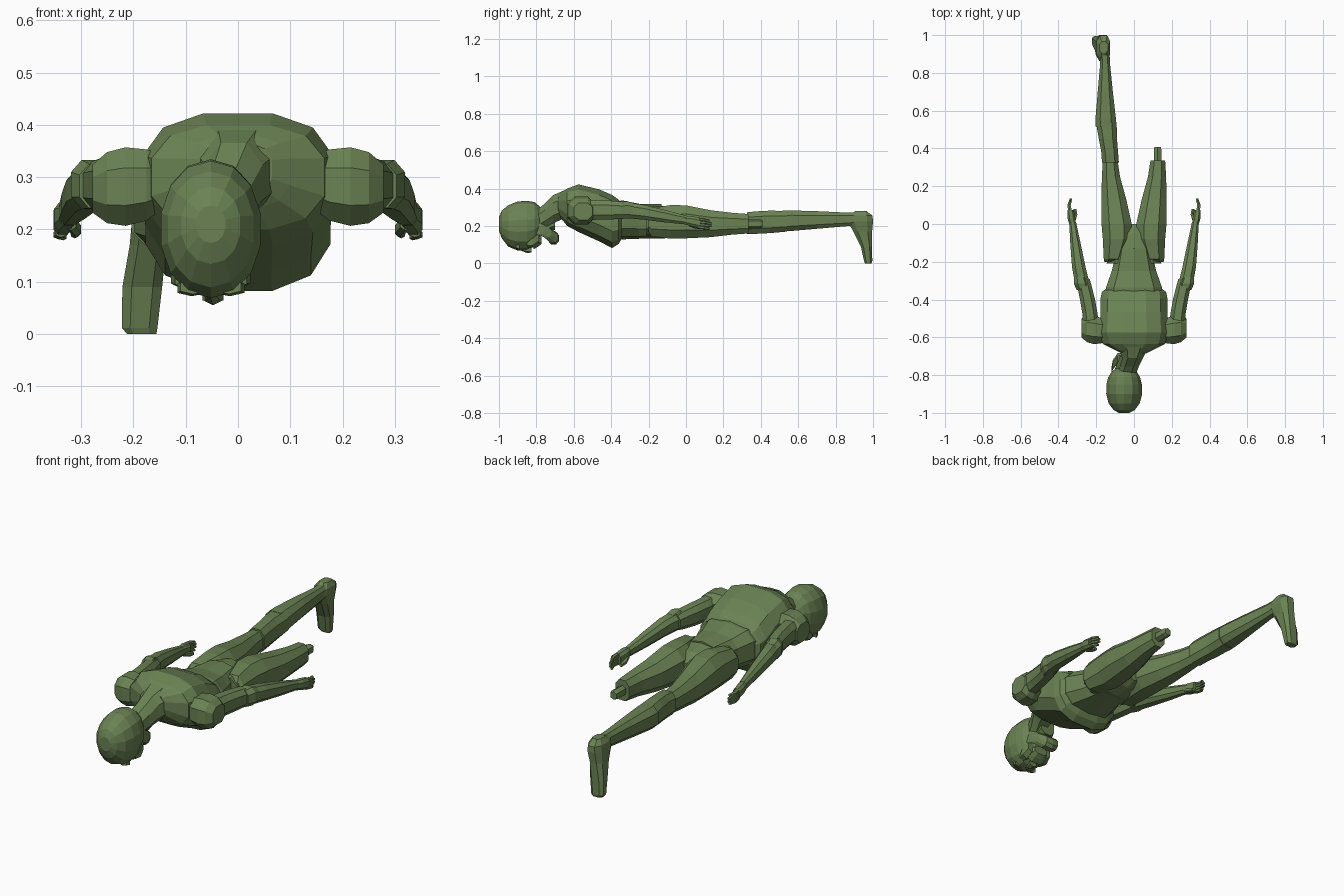
import bpy, bmesh, math

skin = bpy.data.materials.new("moss_green")
skin.diffuse_color = (0.145, 0.225, 0.088, 1)


def loft(name, rings, axis="y", n=8, p=2.6, flip=1):
    """Skin rounded-box rings (position along axis, centre a, centre b, radius a, radius b)."""
    bm = bmesh.new()
    k = math.cos(math.pi / n) ** (2 / p)
    loops = []
    for t, ca, cb, ra, rb in rings:
        loop = []
        for i in range(n):
            ang = 2 * math.pi * (i + 0.5) / n
            c, s = math.cos(ang), math.sin(ang)
            a = ca + ra / k * math.copysign(abs(c) ** (2 / p), c)
            b = cb + rb / k * math.copysign(abs(s) ** (2 / p), s)
            co = {"x": (t, a, b), "y": (a, t, b), "z": (a, b, t)}[axis]
            loop.append(bm.verts.new((co[0] * flip, co[1], co[2])))
        loops.append(loop)
    for l0, l1 in zip(loops, loops[1:]):
        for i in range(n):
            j = (i + 1) % n
            bm.faces.new((l0[i], l0[j], l1[j], l1[i]))
    bm.faces.new(loops[0])
    bm.faces.new(loops[-1])
    bmesh.ops.recalc_face_normals(bm, faces=bm.faces)
    me = bpy.data.meshes.new(name)
    bm.to_mesh(me)
    bm.free()
    me.materials.append(skin)
    ob = bpy.data.objects.new(name, me)
    bpy.context.collection.objects.link(ob)
    return ob


# Head: cranium, neck and hanging jaw
HX = -0.052
loft("cranium", [
    (-1.0, HX, 0.21, 0.028, 0.035), (-0.985, HX, 0.208, 0.056, 0.072),
    (-0.95, HX, 0.2, 0.082, 0.108), (-0.9, HX, 0.2, 0.095, 0.128),
    (-0.85, HX, 0.202, 0.094, 0.129), (-0.81, HX, 0.21, 0.084, 0.115),
    (-0.785, HX, 0.22, 0.068, 0.085), (-0.765, HX, 0.22, 0.045, 0.05)], n=14, p=2.1)
loft("neck", [
    (-0.81, -0.045, 0.22, 0.05, 0.055), (-0.755, -0.025, 0.255, 0.05, 0.065),
    (-0.71, -0.008, 0.29, 0.055, 0.075), (-0.64, 0, 0.32, 0.085, 0.075)], p=2.2)
loft("jaw", [
    (HX - 0.068, -0.785, 0.185, 0.022, 0.028), (HX - 0.06, -0.745, 0.165, 0.025, 0.026),
    (HX - 0.035, -0.712, 0.14, 0.028, 0.03), (HX, -0.708, 0.135, 0.028, 0.033),
    (HX + 0.035, -0.712, 0.14, 0.028, 0.03), (HX + 0.06, -0.745, 0.165, 0.025, 0.026),
    (HX + 0.068, -0.785, 0.185, 0.022, 0.028)], axis="x")
loft("throat", [(-0.77, HX, 0.19, 0.05, 0.03), (-0.7, -0.035, 0.225, 0.04, 0.045)])

# Face: brow, nose, cheeks and upper lip on the downward side
loft("nose", [
    (-0.885, HX, 0.085, 0.01, 0.014), (-0.85, HX + 0.004, 0.073, 0.014, 0.016),
    (-0.825, HX + 0.004, 0.074, 0.02, 0.014)], n=6)
loft("upper_lip", [
    (-0.815, HX, 0.105, 0.05, 0.03), (-0.79, HX, 0.118, 0.046, 0.028),
    (-0.772, HX, 0.125, 0.036, 0.02)])
for s, side in ((-1, "left"), (1, "right")):
    loft(side + "_brow", [
        (-0.91, HX + s * 0.034, 0.09, 0.024, 0.012),
        (-0.89, HX + s * 0.036, 0.088, 0.028, 0.014)], n=6)
    loft(side + "_cheek", [
        (-0.85, HX + s * 0.048, 0.11, 0.02, 0.022),
        (-0.82, HX + s * 0.05, 0.115, 0.026, 0.028),
        (-0.785, HX + s * 0.048, 0.14, 0.02, 0.03)], n=6)

# Trunk: rib cage, abdomen, pelvis
loft("rib_cage", [
    (-0.685, 0, 0.315, 0.065, 0.05), (-0.668, 0, 0.31, 0.1, 0.07),
    (-0.635, 0, 0.3, 0.165, 0.1), (-0.575, 0, 0.295, 0.182, 0.127),
    (-0.465, 0, 0.257, 0.177, 0.139), (-0.395, 0, 0.224, 0.177, 0.142),
    (-0.36, 0, 0.222, 0.17, 0.118), (-0.345, 0, 0.225, 0.15, 0.095)], n=12, p=2.6)
loft("abdomen", [
    (-0.37, 0, 0.23, 0.15, 0.1), (-0.335, 0, 0.232, 0.148, 0.1),
    (-0.25, 0, 0.225, 0.118, 0.09), (-0.13, 0, 0.225, 0.09, 0.088)], n=10, p=2.8)
loft("pelvis", [
    (-0.21, 0, 0.22, 0.145, 0.075), (-0.13, 0, 0.22, 0.13, 0.085),
    (-0.05, 0, 0.22, 0.07, 0.075), (0.0, 0, 0.21, 0.03, 0.045)], n=10, p=2.8)

# Thighs, shared by the whole leg and the severed one
for s, side in ((-1, "left"), (1, "right")):
    loft(side + "_thigh", [
        (-0.2, 0.12, 0.22, 0.037, 0.05), (-0.185, 0.108, 0.22, 0.052, 0.075),
        (-0.08, 0.09, 0.222, 0.075, 0.09), (0.0, 0.092, 0.222, 0.08, 0.088),
        (0.13, 0.107, 0.212, 0.066, 0.072), (0.25, 0.122, 0.212, 0.048, 0.058),
        (0.335, 0.126, 0.212, 0.039, 0.052)], p=2.4, flip=s)
loft("thigh_bone_stub", [
    (0.3, 0.125, 0.212, 0.02, 0.022), (0.395, 0.125, 0.212, 0.02, 0.022),
    (0.408, 0.125, 0.212, 0.017, 0.018)], n=6)

# Left lower leg and foot
loft("left_knee", [
    (0.325, -0.125, 0.215, 0.045, 0.058), (0.375, -0.128, 0.218, 0.044, 0.06),
    (0.45, -0.138, 0.222, 0.048, 0.06), (0.54, -0.147, 0.225, 0.055, 0.055)], p=2.8)
loft("left_calf", [
    (0.515, -0.149, 0.226, 0.055, 0.056), (0.56, -0.15, 0.228, 0.054, 0.055),
    (0.7, -0.152, 0.232, 0.04, 0.047), (0.85, -0.153, 0.235, 0.026, 0.037),
    (0.9, -0.155, 0.237, 0.026, 0.035)], p=2.8)
loft("left_foot", [
    (0.0, -0.184, 0.974, 0.028, 0.017), (0.012, -0.188, 0.974, 0.034, 0.022),
    (0.09, -0.183, 0.965, 0.038, 0.03), (0.17, -0.172, 0.945, 0.035, 0.05),
    (0.225, -0.164, 0.932, 0.038, 0.068), (0.255, -0.162, 0.932, 0.036, 0.065),
    (0.28, -0.16, 0.935, 0.022, 0.03)], axis="z", p=2.8)

# Arms and hands, mirrored
for s, side in ((-1, "left"), (1, "right")):
    loft(side + "_shoulder", [
        (0.15, -0.565, 0.29, 0.058, 0.055), (0.175, -0.565, 0.285, 0.068, 0.068),
        (0.215, -0.56, 0.282, 0.075, 0.075), (0.25, -0.555, 0.28, 0.07, 0.068),
        (0.278, -0.55, 0.278, 0.05, 0.046)], axis="x", p=2.4, flip=s)
    loft(side + "_upper_arm", [
        (-0.53, 0.228, 0.285, 0.042, 0.055), (-0.47, 0.234, 0.286, 0.04, 0.052),
        (-0.4, 0.246, 0.285, 0.04, 0.05), (-0.33, 0.262, 0.284, 0.038, 0.045),
        (-0.29, 0.267, 0.283, 0.032, 0.037)], flip=s)
    loft(side + "_elbow", [
        (-0.35, 0.267, 0.283, 0.036, 0.042), (-0.315, 0.278, 0.286, 0.041, 0.047),
        (-0.28, 0.285, 0.282, 0.032, 0.04)], flip=s)
    loft(side + "_forearm", [
        (-0.3, 0.277, 0.282, 0.038, 0.042), (-0.23, 0.292, 0.274, 0.036, 0.04),
        (-0.11, 0.309, 0.252, 0.028, 0.033), (0.01, 0.325, 0.23, 0.018, 0.023)],
        flip=s)
    loft(side + "_palm", [
        (-0.005, 0.325, 0.23, 0.017, 0.022), (0.03, 0.331, 0.225, 0.021, 0.027),
        (0.075, 0.336, 0.216, 0.017, 0.028)], flip=s)
    loft(side + "_thumb", [
        (0.015, 0.32, 0.212, 0.01, 0.012), (0.05, 0.31, 0.2, 0.01, 0.012),
        (0.08, 0.312, 0.192, 0.007, 0.008)], n=6, flip=s)
    for i in range(4):
        z = 0.236 - 0.014 * i
        tip = 0.125 + (0.01 if i in (1, 2) else 0)
        loft(f"{side}_finger_{i + 1}", [
            (0.065, 0.338, z, 0.01, 0.008), (0.1, 0.344, z - 0.004, 0.009, 0.0075),
            (tip, 0.334, z - 0.008, 0.006, 0.006)], n=6, flip=s)
